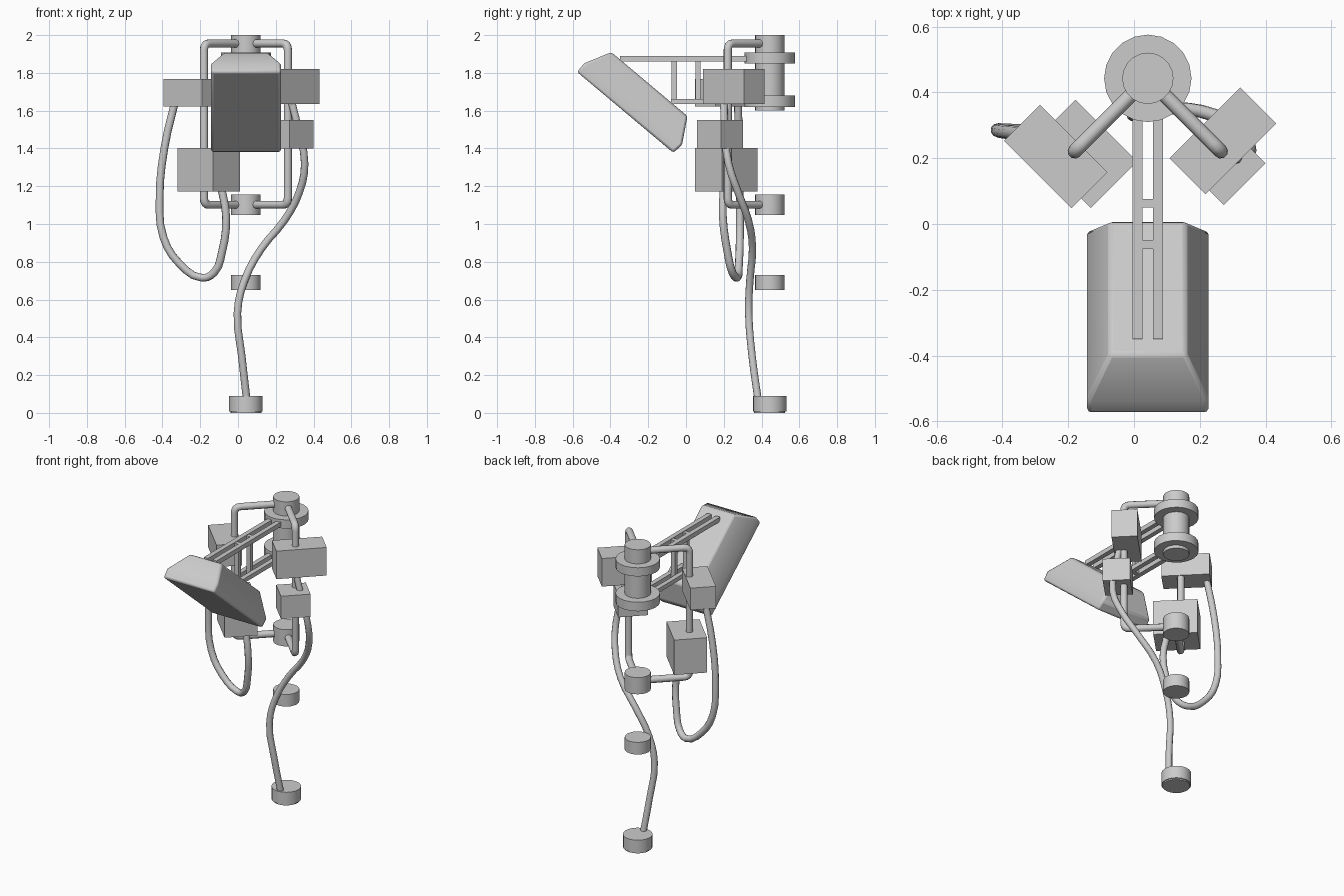
import bpy, bmesh, math
from mathutils import Vector

if "Cube" in bpy.data.objects:
    bpy.data.objects.remove(bpy.data.objects["Cube"])

CX, CY = 0.042, 0.443   # axis of the (missing) mast


def smooth(ob, angle=35):
    bpy.ops.object.select_all(action='DESELECT')
    ob.select_set(True)
    bpy.context.view_layer.objects.active = ob
    bpy.ops.object.shade_smooth_by_angle(angle=math.radians(angle))


def cylinder(name, r, z0, z1, sides=20):
    bpy.ops.mesh.primitive_cylinder_add(vertices=sides, radius=r, depth=z1 - z0,
                                        location=(CX, CY, (z0 + z1) / 2))
    bpy.context.object.name = name
    smooth(bpy.context.object)


def box(name, center, size, turn=0):
    bpy.ops.mesh.primitive_cube_add(size=1, location=center,
                                    rotation=(0, 0, math.radians(turn)))
    ob = bpy.context.object
    ob.name = name
    ob.scale = size
    bpy.ops.object.transform_apply(location=False, rotation=False, scale=True)


def tube(name, pts, r, kind='POLY'):
    cu = bpy.data.curves.new(name, 'CURVE')
    cu.dimensions = '3D'
    cu.bevel_depth, cu.bevel_resolution = r, 3
    cu.resolution_u, cu.use_fill_caps = 3, True
    sp = cu.splines.new(kind)
    if kind == 'POLY':
        sp.points.add(len(pts) - 1)
        for p, co in zip(sp.points, pts):
            p.co = (*co, 1)
    else:
        sp.bezier_points.add(len(pts) - 1)
        for p, co in zip(sp.bezier_points, pts):
            p.co = co
            p.handle_left_type = p.handle_right_type = 'AUTO'
    ob = bpy.data.objects.new(name, cu)
    bpy.context.collection.objects.link(ob)
    bpy.ops.object.select_all(action='DESELECT')
    ob.select_set(True)
    bpy.context.view_layer.objects.active = ob
    bpy.ops.object.convert(target='MESH')
    smooth(bpy.context.object, 50)


def rounded(pts, r):
    # replaces the inner corners of a path with small arcs
    pts = [Vector(p) for p in pts]
    out = [pts[0]]
    for a, b, c in zip(pts, pts[1:], pts[2:]):
        p, q = b + (a - b).normalized() * r, b + (c - b).normalized() * r
        for i in range(5):
            t = i / 4
            out.append(p * (1 - t) ** 2 + b * 2 * t * (1 - t) + q * t * t)
    return out + [pts[-1]]


# mast core, collars and clamps
cylinder("mast_core", 0.078, 1.60, 2.0)
cylinder("upper_collar", 0.133, 1.85, 1.907)
cylinder("lower_collar", 0.133, 1.62, 1.68)
cylinder("middle_clamp", 0.078, 1.047, 1.157)
cylinder("lower_clamp", 0.078, 0.65, 0.73)
cylinder("bottom_cap", 0.089, 0.008, 0.09)
cylinder("bottom_cap_base", 0.082, 0.0, 0.02)

# bent pipe frames at 45 degrees on both sides
for side, name in ((-1, "left"), (1, "right")):
    def at(d, z):
        return (CX + side * d, CY - d, z)
    tube(name + "_pipe_frame",
         rounded([at(0.03, 1.955), at(0.222, 1.955), at(0.222, 1.102), at(0.03, 1.102)], 0.035),
         0.022)

# equipment boxes hung on the pipes
box("upper_left_box", (-0.238, 0.205, 1.695), (0.29, 0.155, 0.145), -45)
box("lower_left_box", (-0.155, 0.213, 1.287), (0.265, 0.20, 0.23), -45)
box("upper_right_box", (0.270, 0.253, 1.728), (0.305, 0.155, 0.185), 45)
box("lower_right_box", (0.278, 0.180, 1.475), (0.18, 0.165, 0.15), 45)

# panel support: paired rails and uprights between them
for side, name in ((-1, "left"), (1, "right")):
    x = CX + side * 0.031
    box(name + "_upper_rail", (x, 0.01, 1.875), (0.031, 0.72, 0.03))
    box(name + "_lower_rail", (x, 0.135, 1.648), (0.031, 0.43, 0.028))
for y, name in ((-0.062, "front"), (0.063, "rear")):
    box(name + "_upright", (CX, y, 1.762), (0.031, 0.027, 0.25))

# tilted panel: rectangular front, straight rim, tapered back
d, n = Vector((0, 0.766, -0.643)), Vector((0, 0.643, 0.766))
origin = Vector((CX, -0.577, 1.805))
bm = bmesh.new()
rings = []
for s0, s1, w, t in ((0, 0.665, 0.185, 0), (0.0, 0.675, 0.185, 0.06), (0.072, 0.598, 0.116, 0.197)):
    rings.append([bm.verts.new(origin + d * s + n * t + Vector((x, 0, 0)))
                  for s, x in ((s0, -w), (s0, w), (s1, w), (s1, -w))])
bm.faces.new(rings[0])
bm.faces.new(rings[-1][::-1])
for a, b in zip(rings, rings[1:]):
    for i in range(4):
        j = (i + 1) % 4
        bm.faces.new((a[i], b[i], b[j], a[j]))
bmesh.ops.recalc_face_normals(bm, faces=bm.faces)
me = bpy.data.meshes.new("tilted_panel")
bm.to_mesh(me)
bm.free()
panel = bpy.data.objects.new("tilted_panel", me)
bpy.context.collection.objects.link(panel)
bev = panel.modifiers.new("soft_edges", 'BEVEL')
bev.width, bev.segments = 0.012, 2
smooth(panel)

# cables
tube("loop_cable", [(-0.33, 0.275, 1.66), (-0.39, 0.28, 1.4), (-0.415, 0.285, 1.13),
                    (-0.395, 0.285, 0.93), (-0.31, 0.28, 0.79), (-0.19, 0.27, 0.715),
                    (-0.125, 0.245, 0.745), (-0.085, 0.22, 0.85), (-0.063, 0.195, 1.04),
                    (-0.09, 0.20, 1.2)], 0.021, 'BEZIER')
tube("long_cable", [(0.275, 0.20, 1.68), (0.32, 0.205, 1.5), (0.353, 0.225, 1.32),
                    (0.325, 0.275, 1.17), (0.246, 0.33, 1.02), (0.124, 0.352, 0.87),
                    (0.034, 0.338, 0.70), (-0.003, 0.332, 0.53), (0.02, 0.35, 0.3),
                    (0.045, 0.38, 0.08)], 0.02, 'BEZIER')
